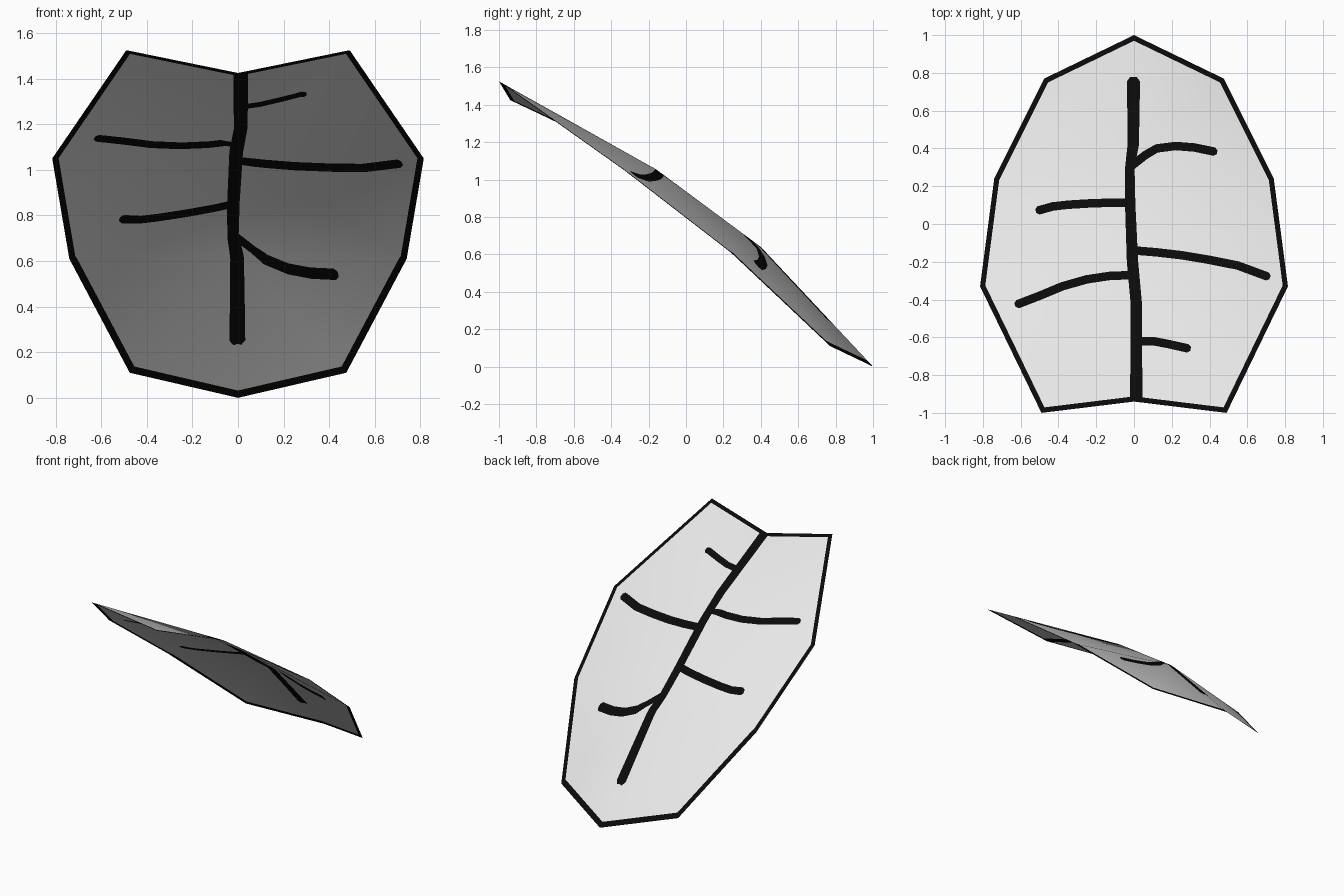
import bpy
from mathutils import Vector
from mathutils.geometry import delaunay_2d_cdt, normal
from mathutils.interpolate import poly_3d_calc

if "Cube" in bpy.data.objects:
    bpy.data.objects.remove(bpy.data.objects["Cube"])


def material(name, value):
    m = bpy.data.materials.new(name)
    m.diffuse_color = (value, value, value, 1)
    m.use_nodes = True
    m.node_tree.nodes["Principled BSDF"].inputs["Base Color"].default_value = m.diffuse_color
    return m


# Folded blade: four midrib points, and four rim points mirrored across x
mid = [(0, -0.94, 1.425), (0, -0.16, 1.055), (0, 0.40, 0.64), (0, 1.0, 0.0)]
rim = [(0.49, -1.0, 1.525), (0.815, -0.33, 1.05), (0.74, 0.24, 0.61), (0.475, 0.77, 0.11)]
points = [Vector(p) for p in mid + rim + [(-x, y, z) for x, y, z in rim]]
right = [(0, 4, 1), (4, 5, 1), (1, 5, 6), (1, 6, 2), (2, 6, 7), (2, 7, 3)]
mirror = lambda i: i + 4 if i > 3 else i
folds = right + [tuple(mirror(i) for i in reversed(t)) for t in right]

# Averaged normals for the smooth blade
smooth = [Vector() for _ in points]
for t in folds:
    n = normal([points[i] for i in t])
    for i in t:
        smooth[i] += n
for n in smooth:
    n.normalize()

flat = [Vector((p.x, p.y)) for p in points]
faces = [list(t) for t in folds]


def add_quad(corners):
    """Adds one painted patch to the flat pattern, wound counter-clockwise."""
    area = sum(a.cross(b) for a, b in zip(corners, corners[1:] + corners[:1]))
    if area < 0:
        corners = corners[::-1]
    start = len(flat)
    flat.extend(corners)
    faces.append(list(range(start, start + 4)))


def add_strip(path):
    """Painted stroke along (x, y, width) points."""
    pts = [Vector(p[:2]) for p in path]
    sides = []
    for i, p in enumerate(pts):
        d = (pts[min(i + 1, len(pts) - 1)] - pts[max(i - 1, 0)]).normalized()
        off = Vector((-d.y, d.x)) * path[i][2] / 2
        sides.append((p + off, p - off))
    for (a, b), (c, d) in zip(sides, sides[1:]):
        add_quad([a, b, d, c])


def add_vein(path, width=0.045):
    """Side vein with a rounded tip."""
    tip, prev = Vector(path[-1]), Vector(path[-2])
    d = (tip - prev).normalized()
    add_strip([(x, y, width) for x, y in path[:-1]]
              + [(*(tip - d * 0.015), width), (*tip, width * 0.45)])


# Dark rim band
loop = [flat[i].copy() for i in (0, 4, 5, 6, 7, 3, 11, 10, 9, 8)]
inner = []
for i, p in enumerate(loop):
    d1 = (p - loop[i - 1]).normalized()
    d2 = (loop[(i + 1) % len(loop)] - p).normalized()
    n1, n2 = Vector((-d1.y, d1.x)), Vector((-d2.y, d2.x))
    inner.append(p + (n1 + n2) * 0.027 / (1 + n1.dot(n2)))
for i in range(len(loop)):
    j = (i + 1) % len(loop)
    add_quad([loop[i], loop[j], inner[j], inner[i]])

# Midrib stroke
add_strip([(0.012, -0.925, 0.065), (0.012, -0.42, 0.06), (-0.008, -0.2, 0.06),
           (-0.02, 0.1, 0.055), (-0.022, 0.3, 0.05), (-0.004, 0.42, 0.06),
           (-0.003, 0.60, 0.065), (-0.003, 0.755, 0.07), (-0.003, 0.778, 0.035)])

# Side veins
add_vein([(-0.01, 0.31), (0.06, 0.365), (0.12, 0.4), (0.22, 0.413), (0.32, 0.405), (0.44, 0.38)])
add_vein([(-0.01, 0.11), (-0.1, 0.113), (-0.22, 0.11), (-0.35, 0.102), (-0.43, 0.093), (-0.52, 0.068)])
add_vein([(0, -0.14), (0.12, -0.15), (0.25, -0.165), (0.4, -0.19), (0.55, -0.22), (0.72, -0.283)])
add_vein([(0, -0.27), (-0.13, -0.275), (-0.25, -0.293), (-0.38, -0.33), (-0.5, -0.38), (-0.63, -0.43)])
add_vein([(0, -0.62), (0.1, -0.62), (0.18, -0.635), (0.3, -0.662)])

# Cut the painted shapes into the flat pattern
verts, _, tris, _, _, sources = delaunay_2d_cdt(flat, [], faces, 1, 1e-5)

# Lift the pattern onto the folded blade
co = [Vector((v.x, v.y, 0)) for v in verts]
lifted = [v.copy() for v in co]
normals = [Vector((0, 0, 1)) for _ in co]
keep, paint = [], []
for tri, src in zip(tris, sources):
    fold = next((s for s in src if s < len(folds)), None)
    if fold is None:
        continue
    t = folds[fold]
    base = [Vector((points[i].x, points[i].y, 0)) for i in t]
    for v in tri:
        w = poly_3d_calc(base, co[v])
        lifted[v].z = sum(points[i].z * k for i, k in zip(t, w))
        normals[v] = sum((smooth[i] * k for i, k in zip(t, w)), Vector()).normalized()
    keep.append(tuple(tri))
    paint.append(int(any(s >= len(folds) for s in src)))

mesh = bpy.data.meshes.new("leaf_blade")
mesh.from_pydata(lifted, [], keep)
mesh.materials.append(material("pale_grey", 0.85))
mesh.materials.append(material("black", 0.003))
for poly, m in zip(mesh.polygons, paint):
    poly.material_index = m
    poly.use_smooth = True
mesh.normals_split_custom_set_from_vertices([tuple(n) for n in normals])
leaf = bpy.data.objects.new("leaf_blade", mesh)
bpy.context.collection.objects.link(leaf)
